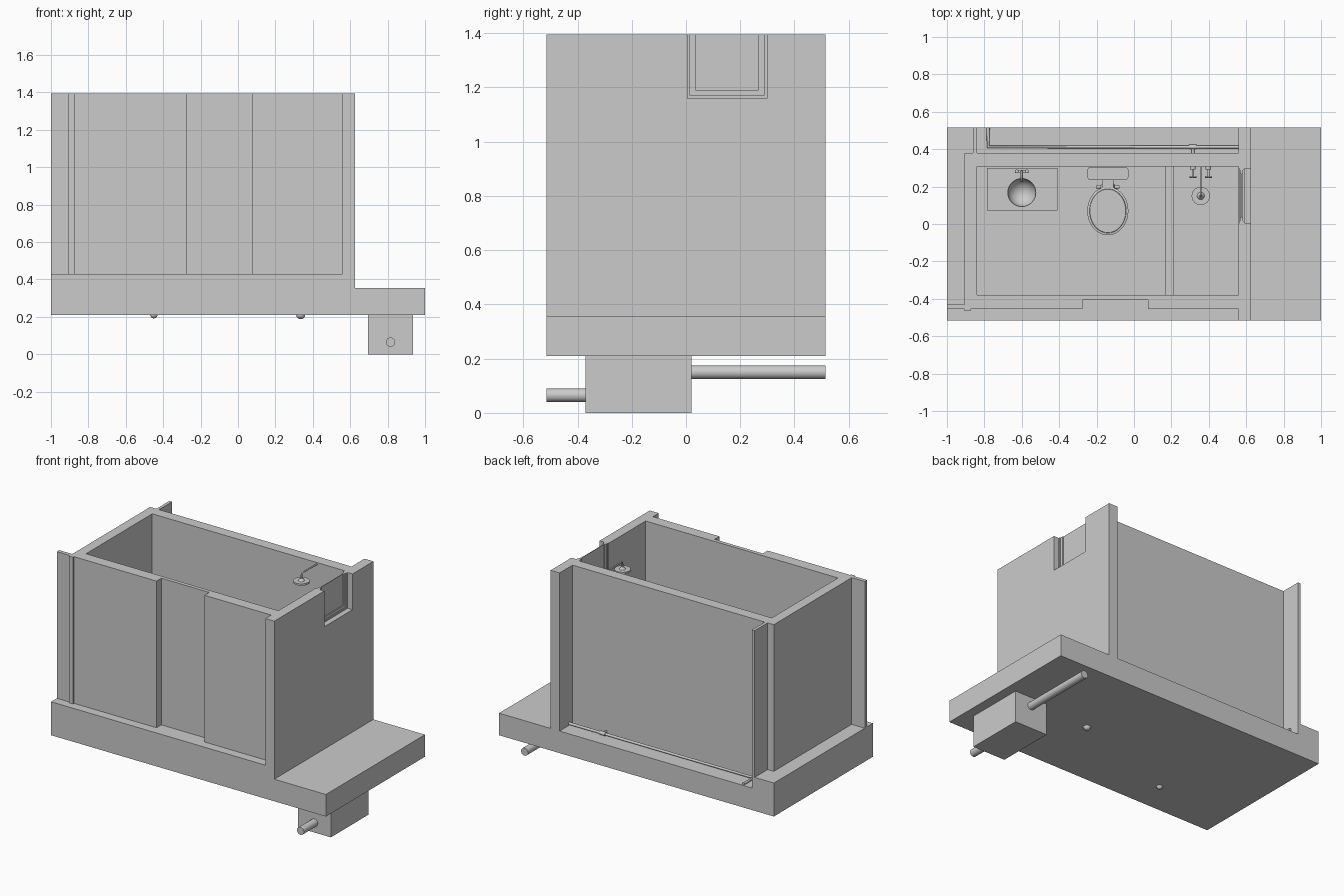
import bpy, bmesh, math
from mathutils import Vector

if "Cube" in bpy.data.objects:
    bpy.data.objects.remove(bpy.data.objects["Cube"])


def finish(name, bm, smooth=False):
    bmesh.ops.recalc_face_normals(bm, faces=bm.faces)
    me = bpy.data.meshes.new(name)
    bm.to_mesh(me)
    bm.free()
    ob = bpy.data.objects.new(name, me)
    bpy.context.collection.objects.link(ob)
    if smooth:
        bpy.ops.object.select_all(action='DESELECT')
        ob.select_set(True)
        bpy.context.view_layer.objects.active = ob
        bpy.ops.object.shade_smooth_by_angle(angle=math.radians(35))
    return ob


def prism(name, pts, z0, z1, smooth=False):
    bm = bmesh.new()
    face = bm.faces.new([bm.verts.new((x, y, z0)) for x, y in pts])
    new = bmesh.ops.extrude_face_region(bm, geom=[face])['geom']
    bmesh.ops.translate(bm, verts=[v for v in new if isinstance(v, bmesh.types.BMVert)],
                        vec=(0, 0, z1 - z0))
    return finish(name, bm, smooth)


def box(name, x0, x1, y0, y1, z0, z1):
    return prism(name, [(x0, y0), (x1, y0), (x1, y1), (x0, y1)], z0, z1)


def rod(name, a, b, r, r2=None, seg=24):
    a, b = Vector(a), Vector(b)
    bm = bmesh.new()
    bmesh.ops.create_cone(bm, cap_ends=True, segments=seg, radius1=r,
                          radius2=r if r2 is None else r2, depth=(b - a).length)
    q = (b - a).to_track_quat('Z', 'Y')
    bmesh.ops.transform(bm, verts=bm.verts, matrix=q.to_matrix().to_4x4())
    bmesh.ops.translate(bm, verts=bm.verts, vec=(a + b) / 2)
    return finish(name, bm, True)


def ball(name, c, r):
    bm = bmesh.new()
    bmesh.ops.create_uvsphere(bm, u_segments=32, v_segments=16, radius=r)
    bmesh.ops.translate(bm, verts=bm.verts, vec=c)
    return finish(name, bm, True)


def loft(name, rings, n=40):
    """Stack of ellipses (cx, cy, rx, ry, z), capped at both ends."""
    bm = bmesh.new()
    loops = [[bm.verts.new((cx + rx * math.cos(2 * math.pi * i / n),
                            cy + ry * math.sin(2 * math.pi * i / n), z)) for i in range(n)]
             for cx, cy, rx, ry, z in rings]
    for lo, hi in zip(loops, loops[1:]):
        for i in range(n):
            j = (i + 1) % n
            bm.faces.new((lo[i], lo[j], hi[j], hi[i]))
    bm.faces.new(loops[0])
    bm.faces.new(loops[-1])
    return finish(name, bm, True)


def pipe_path(name, pts, r):
    cu = bpy.data.curves.new(name, 'CURVE')
    cu.dimensions = '3D'
    cu.bevel_depth = r
    cu.bevel_resolution = 3
    cu.use_fill_caps = True
    sp = cu.splines.new('POLY')
    sp.points.add(len(pts) - 1)
    for p, co in zip(sp.points, pts):
        p.co = (*co, 1)
    ob = bpy.data.objects.new(name, cu)
    bpy.context.collection.objects.link(ob)
    return ob


def cut(target, cutter):
    cutter.hide_render = True
    m = target.modifiers.new('cut', 'BOOLEAN')
    m.operation = 'DIFFERENCE'
    m.solver = 'EXACT'
    m.object = cutter
    bpy.context.view_layer.objects.active = target
    bpy.ops.object.modifier_apply(modifier=m.name)
    bpy.data.objects.remove(cutter)


def frame(name, x0, x1, y0, y1, z0, z1, w):
    """Open-topped U-shaped window frame."""
    ob = box(name, x0, x1, y0, y1, z0, z1)
    cut(ob, box('cutter', x0 - .1, x1 + .1, y0 + w, y1 - w, z0 + w, z1 + .1))
    return ob


TOP, FLOOR, SLAB = 1.395, .43, .355

# Foundation slab and raised floor
box('foundation_slab', -1, 1, -.515, .515, .21, SLAB)
prism('raised_floor', [(-1, -.515), (.625, -.515), (.625, .515), (.56, .515), (.56, .38),
                       (-.84, .38), (-.84, .515), (-1, .515)], SLAB, FLOOR)

# Walls with stub fins and door recess, hollowed and notched for the window
walls = prism('walls', [
    (-1, -.455), (-.905, -.455), (-.905, -.465), (-.875, -.465), (-.875, -.455),
    (-.275, -.455), (-.275, -.405), (.075, -.405), (.075, -.455), (.56, -.455),
    (.56, -.515), (.625, -.515), (.625, .515), (.56, .515), (.56, .38), (-.84, .38),
    (-.84, .515), (-.86, .515), (-.86, .38), (-.905, .38), (-.905, -.43), (-1, -.43)],
    FLOOR, TOP)
cut(walls, box('cutter', -.84, .56, -.38, .308, FLOOR - .1, TOP + .1))
cut(walls, box('cutter', .5, .7, .005, .298, 1.16, TOP + .1))

# Window
frame('window_casing', .564, .59, .005, .298, 1.16, TOP, .01)
frame('window_sash', .568, .584, .015, .288, 1.17, TOP, .02)
box('window_glass', .574, .578, .035, .268, 1.19, TOP)

# Shower curb
box('shower_curb', .165, .215, -.38, .308, FLOOR, FLOOR + .06)

# Septic tank with inlet and outlet pipes
box('septic_tank', .695, .935, -.37, .02, 0, .21)
rod('outlet_pipe', (.815, -.515, .065), (.815, -.37, .065), .025)
rod('inlet_pipe', (.815, .02, .15), (.815, .515, .15), .025)

# Drains under the slab
ball('shower_drain', (.335, -.035, .212), .024)
ball('floor_drain', (-.45, -.3, .212), .02)

# Vanity with bowl and tap
vanity = box('vanity', -.785, -.41, .073, .3, FLOOR, .87)
cut(vanity, ball('cutter', (-.6, .168, .87), .075))
bpy.ops.object.select_all(action='DESELECT')
vanity.select_set(True)
bpy.context.view_layer.objects.active = vanity
bpy.ops.object.shade_smooth_by_angle(angle=math.radians(35))
box('tap_base', -.635, -.565, .273, .29, .87, .88)
pipe_path('tap_spout', [(-.6, .282, .875), (-.6, .282, .93), (-.6, .265, .945),
                        (-.6, .235, .94), (-.6, .23, .925)], .006)
for side in (-1, 1):
    rod('tap_knob', (-.6 + side * .027, .282, .88), (-.6 + side * .027, .282, .905), .009)

# Toilet
tx, ty = -.14, .07
loft('toilet_bowl', [(tx, .12, .06, .11, FLOOR), (tx, .12, .05, .09, .5),
                     (tx, ty + .01, .085, .115, .58), (tx, ty, .105, .125, .63)])
loft('toilet_seat', [(tx, ty, .11, .13, .63), (tx, ty, .11, .13, .643),
                     (tx, ty, .098, .118, .645), (tx, ty, .096, .116, .653)])
box('toilet_neck', tx - .03, tx + .03, .17, .25, .52, .64)
for side in (-1, 1):
    rod('seat_hinge', (tx + side * .05 - .013, .197, .648), (tx + side * .05 + .013, .197, .648), .008)
corners = [(1, 1), (-1, 1), (-1, -1), (1, -1)]
tank = [(tx + sx * .09 + .02 * math.cos(math.radians(90 * k + 15 * i)),
         .27 + sy * .015 + .02 * math.sin(math.radians(90 * k + 15 * i)))
        for k, (sx, sy) in enumerate(corners) for i in range(7)]
prism('toilet_tank', tank, .63, .84, True)

# Shower head, arm and cross-handled taps
pipe_path('shower_arm', [(.357, .308, 1.383), (.357, .165, 1.385), (.357, .153, 1.38),
                         (.357, .15, 1.368), (.357, .15, 1.338)], .005)
rod('shower_head', (.357, .15, 1.325), (.357, .15, 1.337), .049)
rod('shower_head_collar', (.357, .15, 1.337), (.357, .15, 1.352), .02, .008)
for x in (.315, .398):
    rod('valve_flange', (x, .308, .95), (x, .292, .95), .015)
    rod('valve_stem', (x, .3, .95), (x, .245, .95), .006)
    rod('valve_handle', (x - .018, .252, .95), (x + .018, .252, .95), .005)
    rod('valve_handle', (x, .252, .932), (x, .252, .968), .005)

# Water supply along the back wall
pipe_path('supply_pipe', [(.56, .412, .366), (-.78, .412, .366), (-.78, .515, .366)], .009)
pipe_path('supply_branch', [(.315, .412, .366), (.315, .38, .366)], .008)
rod('supply_tee', (.295, .412, .366), (.335, .412, .366), .012)
